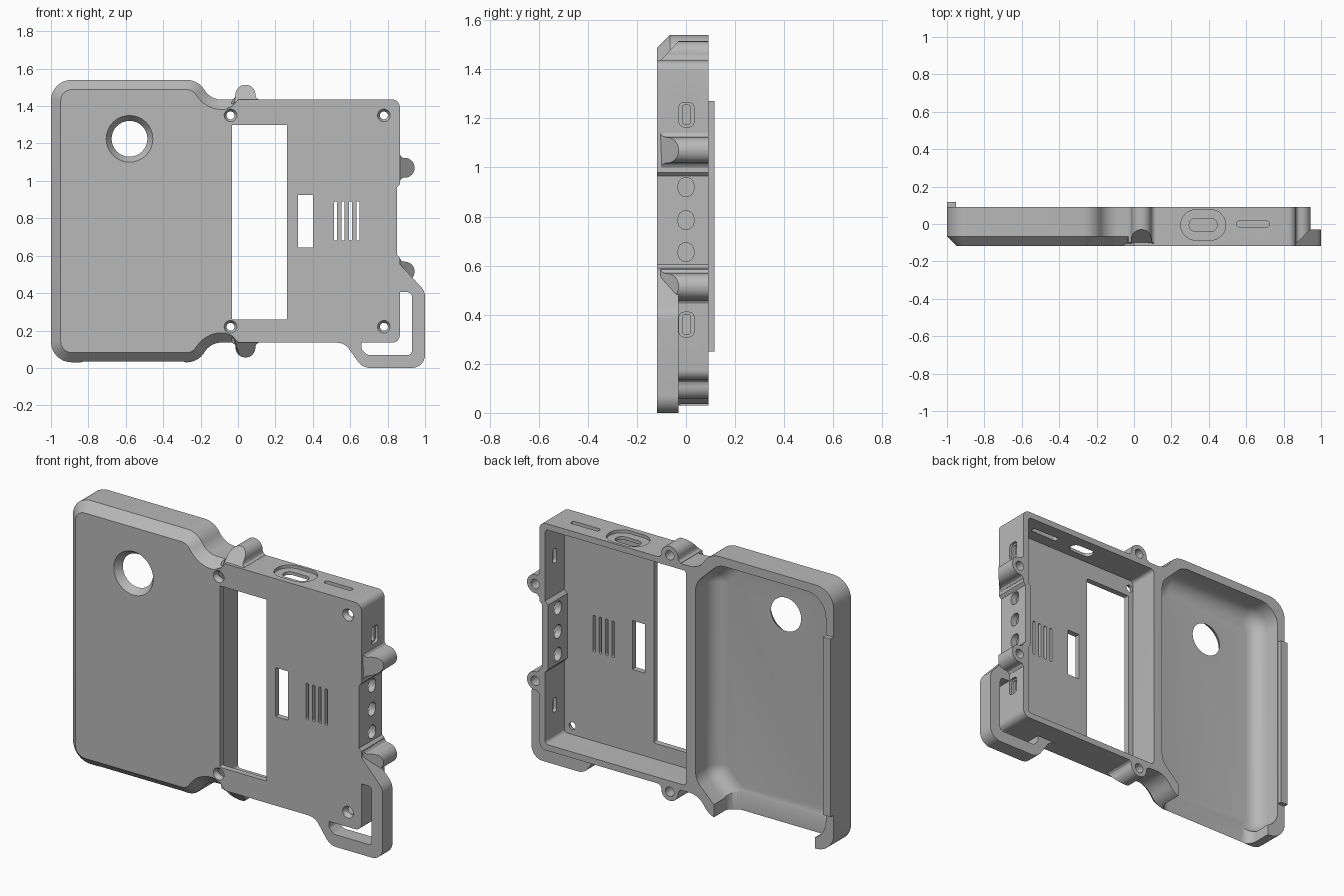
import bpy, bmesh, math
from mathutils import Matrix, Vector

if "Cube" in bpy.data.objects:
    bpy.data.objects.remove(bpy.data.objects["Cube"], do_unlink=True)

grey = bpy.data.materials.new("matte grey plastic")
grey.use_nodes = True
grey.diffuse_color = (0.48, 0.48, 0.48, 1)
grey.node_tree.nodes["Principled BSDF"].inputs["Base Color"].default_value = (0.48, 0.48, 0.48, 1)

FRONT, BACK, MID = -0.118, 0.091, 0.785   # front face, back rim, mid height
FLOOR = -0.085


def make(name, bm):
    bmesh.ops.recalc_face_normals(bm, faces=bm.faces)
    mesh = bpy.data.meshes.new(name)
    bm.to_mesh(mesh)
    bm.free()
    mesh.materials.append(grey)
    ob = bpy.data.objects.new(name, mesh)
    bpy.context.scene.collection.objects.link(ob)
    return ob


def rounded(points, steps=8):
    """Polygon with an optional fillet radius as third value of each corner."""
    out = []
    for i, p in enumerate(points):
        c = Vector(p[:2])
        r = p[2] if len(p) > 2 else 0
        if not r:
            out.append(c)
            continue
        a = (Vector(points[i - 1][:2]) - c).normalized()
        b = (Vector(points[(i + 1) % len(points)][:2]) - c).normalized()
        half = a.angle(b) / 2
        centre = c + (a + b).normalized() * (r / math.sin(half))
        start = c + a * (r / math.tan(half)) - centre
        end = c + b * (r / math.tan(half)) - centre
        sweep = start.angle_signed(end)
        for k in range(steps + 1):
            out.append(centre + Matrix.Rotation(-sweep * k / steps, 2) @ start)
    return out


def rect(cx, cy, w, h, r=0):
    return [(cx + sx * w / 2, cy + sy * h / 2, r) for sx, sy in ((-1, -1), (1, -1), (1, 1), (-1, 1))]


def prism(name, points, lo, hi, axis="y", bevel=0, segments=1, skip=None):
    """Extrude an outline along an axis; optionally bevel its low-side edges."""
    place = {"x": lambda u, v, t: (t, u, v), "y": lambda u, v, t: (u, t, v),
             "z": lambda u, v, t: (u, v, t)}[axis]
    outline = rounded(points)
    bm = bmesh.new()
    low = [bm.verts.new(place(p.x, p.y, lo)) for p in outline]
    high = [bm.verts.new(place(p.x, p.y, hi)) for p in outline]
    base = bm.faces.new(low)
    bm.faces.new(high[::-1])
    for i in range(len(low)):
        bm.faces.new((low[i - 1], low[i], high[i], high[i - 1]))
    bmesh.ops.recalc_face_normals(bm, faces=bm.faces)
    if bevel:
        edges = [e for e in base.edges if skip is None or not all(v.co.x > skip for v in e.verts)]
        bmesh.ops.bevel(bm, geom=edges, offset=bevel, segments=segments, profile=0.5,
                        affect="EDGES", clamp_overlap=False)
    return make(name, bm)


def cone(name, x, z, y0, y1, r0, r1):
    bm = bmesh.new()
    bmesh.ops.create_cone(bm, cap_ends=True, segments=32, radius1=r0, radius2=r1, depth=y1 - y0)
    bmesh.ops.transform(bm, verts=bm.verts, matrix=Matrix.Translation((x, (y0 + y1) / 2, z))
                        @ Matrix.Rotation(-math.pi / 2, 4, "X"))
    return make(name, bm)


def combine(target, other, operation="DIFFERENCE"):
    mod = target.modifiers.new("combine", "BOOLEAN")
    mod.operation, mod.object, mod.solver = operation, other, "EXACT"
    bpy.context.view_layer.objects.active = target
    bpy.ops.object.modifier_apply(modifier=mod.name)
    bpy.data.objects.remove(other, do_unlink=True)


def mirrored(half):
    """Close an upper half outline by reflecting it about mid height."""
    return half + [(p[0], 2 * MID - p[1], *p[2:]) for p in reversed(half)]


# Tall grip side, with chamfered front edge and necked transition
shell = prism("case_shell", mirrored([(-1, 1.54, 0.11), (-0.215, 1.54, 0.11), (-0.145, 1.434, 0.11),
                                      (0.05, 1.434)]), FRONT, BACK, bevel=0.052, skip=0.04)

# Main electronics side
main = prism("main_body", mirrored([(-0.12, 1.38), (-0.07, 1.382), (-0.03, 1.4), (0, 1.435),
                                    (0.865, 1.435, 0.04), (0.865, 0.98), (0.85, 0.965)]), FRONT, BACK)
combine(shell, main, "UNION")

# Strap bracket at the lower corner
bracket = prism("strap_bracket", [(0.5, 0.2), (0.5, 0.135), (0.57, 0.135, 0.08), (0.665, 0, 0.08),
                                  (1, 0, 0.07), (1, 0.41, 0.08), (0.865, 0.555, 0.05),
                                  (0.853, 0.6), (0.8, 0.6)], FRONT, -0.03)
combine(bracket, prism("strap_slot", [(0.69, 0.07, 0.02), (0.93, 0.07, 0.02), (0.93, 0.405, 0.025),
                                      (0.845, 0.405), (0.845, 0.16), (0.66, 0.16), (0.66, 0.1, 0.02)],
                       -0.3, 0.3))
combine(shell, bracket, "UNION")

# Screw bosses with sloped front ends
BOSSES = [((0.04, 1.435), (0, 1)), ((0.04, 0.135), (0, -1)), ((0.865, 1.07), (1, 0)), ((0.865, 0.515), (1, 0))]
for (bx, bz), (dx, dz) in BOSSES:
    half = [(0.075, -0.025), (0.07, 0.001), (0.058, 0.009), (0.053, 0.02), (0.053, 0.079, 0.052)]
    local = half + [(-p[0], *p[1:]) for p in reversed(half)]
    outline = [(bx + dx * p[1] + abs(dz) * p[0], bz + dz * p[1] + abs(dx) * p[0], *p[2:]) for p in local]
    boss = prism("boss", outline, -0.105, BACK)
    for v in boss.data.vertices:
        if v.co.y < -0.1:
            v.co.y += max(0, (v.co.x - bx) * dx + (v.co.z - bz) * dz) * 0.95
    combine(shell, boss, "UNION")

# Raised lip along the outer back edge
combine(shell, prism("back_lip", rect(-0.975, 0.76, 0.048, 1.02), 0.05, 0.117), "UNION")

# Hollow interiors, open to the back
combine(shell, prism("grip_cavity", mirrored([(-0.95, 1.49, 0.12), (-0.27, 1.49, 0.1), (-0.125, 1.35, 0.1)]),
                     -0.078, 0.3, bevel=0.085, segments=6))
combine(shell, prism("main_cavity", mirrored([(-0.065, 1.4, 0.02), (0.83, 1.4, 0.02), (0.83, 0.99),
                                              (0.812, 0.97)]), FLOOR, 0.3))

# Opening through the bottom wall of the grip side
combine(shell, prism("bottom_opening", [(-0.88, -0.07, 0.06), (-0.24, -0.07, 0.06), (-0.24, 0.3), (-0.88, 0.3)],
                     -0.1, 0.2, axis="z"))

# Boss screw holes from the back
for (bx, bz), (dx, dz) in BOSSES:
    combine(shell, cone("boss_hole", bx + dx * 0.027, bz + dz * 0.027, -0.02, 0.2, 0.027, 0.027))

# Lens opening with flared front
combine(shell, cone("lens_flare", -0.58, 1.225, FRONT - 0.0001, -0.07, 0.125, 0.09))
combine(shell, cone("lens_hole", -0.58, 1.225, -0.1, 0.02, 0.09, 0.09))

# Countersunk corner holes
for x in (-0.04, 0.78):
    for z in (0.22, 1.35):
        combine(shell, cone("countersink", x, z, FRONT - 0.0001, -0.098, 0.034, 0.021))
        combine(shell, cone("screw_hole", x, z, -0.11, -0.05, 0.021, 0.021))

# Front windows and speaker slots
combine(shell, prism("display_window", rect(0.115, 0.78, 0.295, 1.04, 0.006), -0.2, -0.05))
combine(shell, prism("small_window", rect(0.36, 0.785, 0.08, 0.28), -0.2, -0.05))
for i in range(4):
    combine(shell, prism("speaker_slot", rect(0.522 + 0.04 * i, 0.785, 0.016, 0.21, 0.0075), -0.2, -0.05))

# Side button holes and switch ports
for z in (0.655, 0.785, 0.92):
    combine(shell, prism("button_hole", rect(0, z, 0.064, 0.076, 0.031), 0.7, 1.1, axis="x"))
for z in (0.36, 1.215):
    combine(shell, prism("port_recess", rect(0.002, z, 0.06, 0.1, 0.02), 0.85, 0.9, axis="x"))
    combine(shell, prism("port_hole", rect(0.002, z, 0.034, 0.08, 0.012), 0.75, 0.9, axis="x"))

# Top connector and card slot
combine(shell, prism("connector_recess", rect(0.37, -0.005, 0.24, 0.162, 0.08), 1.418, 1.6, axis="z"))
combine(shell, prism("connector_hole", rect(0.37, -0.005, 0.15, 0.07, 0.034), 1.3, 1.6, axis="z"))
combine(shell, prism("card_slot", rect(0.637, 0, 0.175, 0.03, 0.012), 1.3, 1.6, axis="z"))

# Smooth the curved faces and keep creases sharp
bpy.ops.object.select_all(action="DESELECT")
shell.select_set(True)
bpy.context.view_layer.objects.active = shell
bpy.ops.object.shade_smooth_by_angle(angle=math.radians(30))
